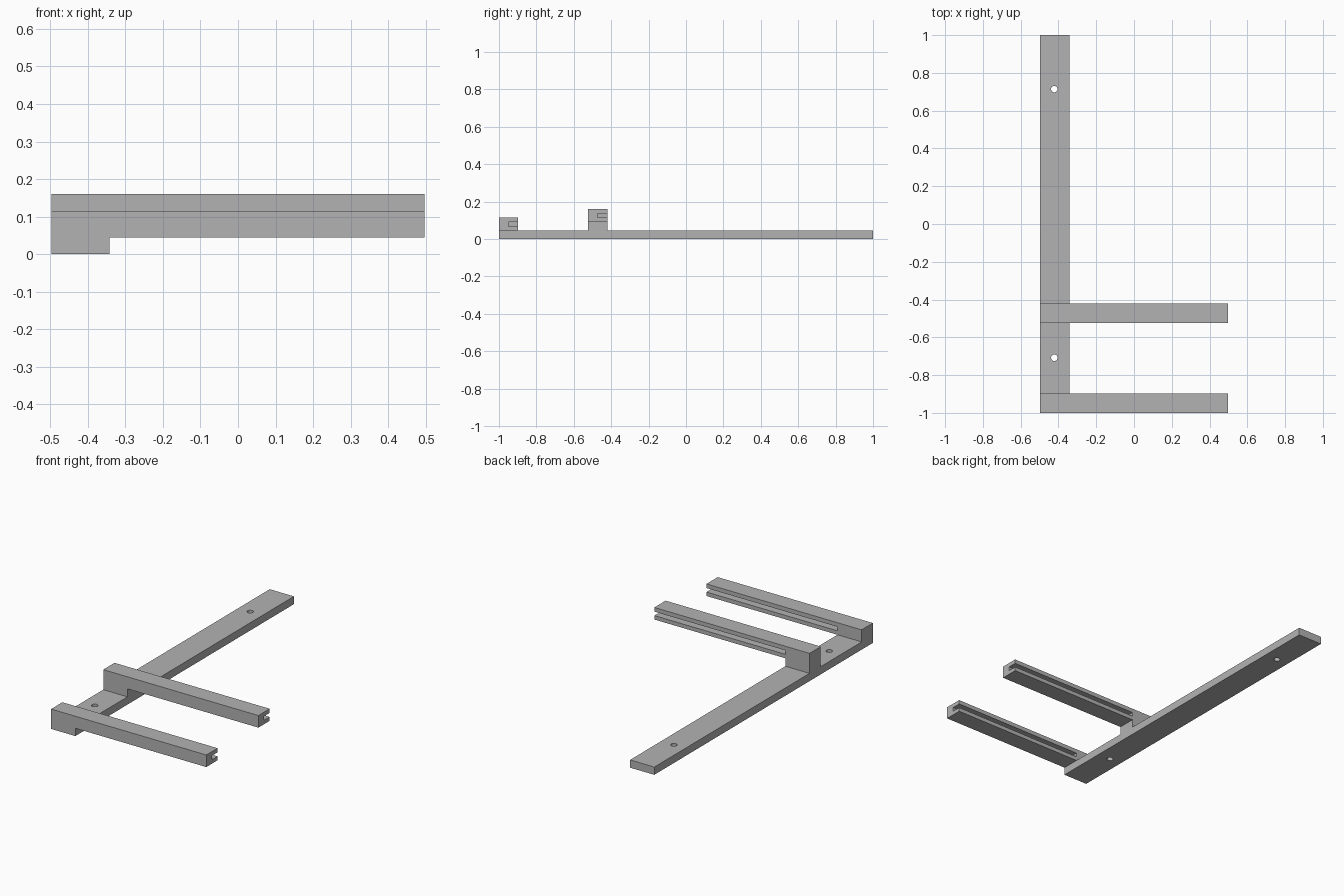
import bpy
import bmesh
from mathutils import Matrix, Vector

old = bpy.data.objects.get("Cube")
if old:
    bpy.data.objects.remove(old, do_unlink=True)

grey = bpy.data.materials.new("plain grey")
grey.use_nodes = True
grey.diffuse_color = (0.45, 0.45, 0.45, 1)
grey.node_tree.nodes["Principled BSDF"].inputs["Base Color"].default_value = (0.45, 0.45, 0.45, 1)


def finish(name, bm):
    bmesh.ops.recalc_face_normals(bm, faces=bm.faces)
    mesh = bpy.data.meshes.new(name)
    bm.to_mesh(mesh)
    bm.free()
    mesh.materials.append(grey)
    obj = bpy.data.objects.new(name, mesh)
    bpy.context.collection.objects.link(obj)
    return obj


def extrude_y(name, profile, y0, y1):
    """Extrude an (x, z) outline along y."""
    bm = bmesh.new()
    face = bm.faces.new([bm.verts.new((x, y0, z)) for x, z in profile])
    ext = bmesh.ops.extrude_face_region(bm, geom=[face])
    verts = [v for v in ext["geom"] if isinstance(v, bmesh.types.BMVert)]
    bmesh.ops.translate(bm, verts=verts, vec=Vector((0, y1 - y0, 0)))
    return finish(name, bm)


def box(name, x0, x1, y0, y1, z0, z1):
    return extrude_y(name, [(x0, z0), (x1, z0), (x1, z1), (x0, z1)], y0, y1)


def cylinder(name, x, y, radius):
    bm = bmesh.new()
    bmesh.ops.create_cone(bm, cap_ends=True, segments=32, radius1=radius, radius2=radius,
                          depth=0.3, matrix=Matrix.Translation((x, y, 0)))
    return finish(name, bm)


def combine(target, other, operation):
    mod = target.modifiers.new(operation.lower(), 'BOOLEAN')
    mod.operation = operation
    mod.solver = 'EXACT'
    mod.object = other
    bpy.context.view_layer.objects.active = target
    bpy.ops.object.modifier_apply(modifier=mod.name)
    bpy.data.objects.remove(other, do_unlink=True)


END, INNER, THICK = 0.497, -0.342, 0.045
ARM_HEIGHT, ARM_WIDTH = 0.07, 0.103

# Long mounting strip with two screw holes
bracket = box("mounting_bracket", -END, INNER, -1, 1, 0, THICK)
for y in (0.714, -0.708):
    combine(bracket, cylinder("screw_hole", -0.422, y, 0.017), 'DIFFERENCE')

# Slotted arms, each on a solid root that reaches down into the strip
for y0, z0 in ((-1, THICK), (-0.523, 0.091)):
    y1, z1 = y0 + ARM_WIDTH, z0 + ARM_HEIGHT
    outline = [(-END, 0), (INNER, 0), (INNER, z0), (END, z0), (END, z1), (-END, z1)]
    arm = extrude_y("arm", outline, y0, y1)
    slot = box("slot", INNER, END + 0.1, y0 + 0.051, y1 + 0.1, z0 + 0.023, z0 + 0.046)
    combine(arm, slot, 'DIFFERENCE')
    combine(bracket, arm, 'UNION')
